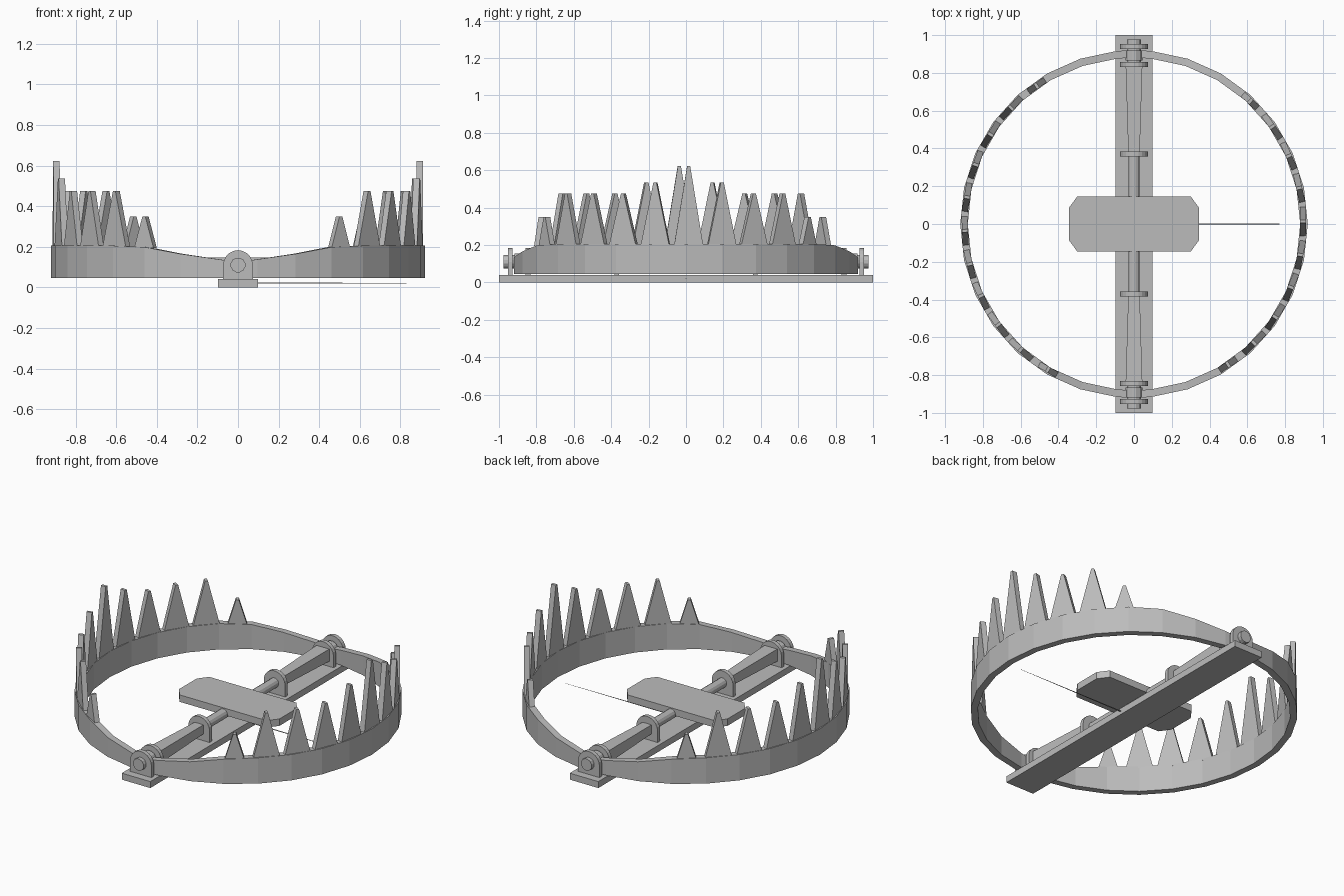
import bpy, bmesh, math
from mathutils import Vector, Matrix

old = bpy.data.objects.get("Cube")
if old:
    bpy.data.objects.remove(old, do_unlink=True)

steel = bpy.data.materials.new("grey steel")
steel.use_nodes = True
GREY = (0.5, 0.5, 0.5, 1)
steel.diffuse_color = GREY
steel.node_tree.nodes["Principled BSDF"].inputs["Base Color"].default_value = GREY

PIVOT_Z = 0.11
R_OUT, R_IN = 0.92, 0.88


def finish(name, bm):
    bmesh.ops.recalc_face_normals(bm, faces=bm.faces)
    mesh = bpy.data.meshes.new(name)
    bm.to_mesh(mesh)
    bm.free()
    mesh.materials.append(steel)
    obj = bpy.data.objects.new(name, mesh)
    bpy.context.collection.objects.link(obj)
    return obj


def loft(bm, rings):
    """Skin a list of equally long closed sections and cap both ends."""
    loops = [[bm.verts.new(p) for p in ring] for ring in rings]
    n = len(loops[0])
    for a, b in zip(loops, loops[1:]):
        for i in range(n):
            j = (i + 1) % n
            bm.faces.new((a[i], a[j], b[j], b[i]))
    bm.faces.new(loops[0])
    bm.faces.new(loops[-1])


def rect_y(hx, hz, y, z):
    return [(sx * hx, y, z + sz * hz) for sx, sz in ((-1, -1), (1, -1), (1, 1), (-1, 1))]


def rod_y(name, radius, y0, y1, sides=12):
    bm = bmesh.new()
    rings = []
    for y in (y0, y1):
        rings.append([(radius * math.cos(math.tau * (i + 0.5) / sides), y,
                       PIVOT_Z + radius * math.sin(math.tau * (i + 0.5) / sides))
                      for i in range(sides)])
    loft(bm, rings)
    return finish(name, bm)


# Base bar
bm = bmesh.new()
loft(bm, [rect_y(0.098, 0.02, y, 0.02) for y in (-1, 1)])
finish("base_bar", bm)


# Round-topped upright lugs
def lug(name, y, thick=0.025, half=0.073):
    outline = [(-half, 0.04), (half, 0.04)]
    outline += [(half * math.cos(math.pi * i / 10), PIVOT_Z + half * math.sin(math.pi * i / 10))
                for i in range(11)]
    bm = bmesh.new()
    loft(bm, [[(x, y + s * thick / 2, z) for x, z in outline] for s in (-1, 1)])
    finish(name, bm)


for side, end in ((-1, "front"), (1, "back")):
    lug(end + "_outer_lug", side * 0.94)
    lug(end + "_inner_lug", side * 0.845)
    lug(end + "_middle_lug", side * 0.37)
    rod_y(end + "_pivot_bolt", 0.037, side * 0.80, side * 0.977)
    rod_y(end + "_hinge_eye", 0.046, side * 0.865, side * 0.918)
    # Tapered spring arm between the lugs
    bm = bmesh.new()
    loft(bm, [rect_y(0.044, 0.038, side * 0.835, PIVOT_Z),
              rect_y(0.03, 0.028, side * 0.37, PIVOT_Z)])
    finish(end + "_spring_arm", bm)

rod_y("centre_rod", 0.03, -0.42, 0.42)

# Trigger plate with clipped corners
corner = [(0.345, 0.085), (0.30, 0.146)]
outline = corner + [(-x, y) for x, y in reversed(corner)]
outline += [(-x, -y) for x, y in outline]
bm = bmesh.new()
loft(bm, [[(x, y, z) for x, y in outline] for z in (0.103, 0.146)])
finish("trigger_plate", bm)

# Thin trip wire out to the left
bm = bmesh.new()
loft(bm, [[(x, -r, 0.02), (x, r, 0.02), (x, 0, 0.02 + r)] for x, r in ((0.09, 0.005), (0.83, 0.001))])
finish("trip_wire", bm)


# Jaws: half rings whose top edge dips towards the hinges
def top_height(deg_from_hinge):
    for limit, z in ((5, 0.13), (7, 0.138), (19, 0.165), (31, 0.198)):
        if deg_from_hinge < limit:
            return z
    return 0.205


def jaw(name, sx):
    bm = bmesh.new()
    rings = []
    for deg in [2.5] + [6 + 12 * k for k in range(15)] + [177.5]:
        a = math.radians(deg)
        x, y = sx * math.sin(a), -math.cos(a)
        top = top_height(min(deg, 180 - deg))
        rings.append([(x * r, y * r, z) for r, z in
                      ((R_OUT, 0.045), (R_OUT, top), (R_IN, top), (R_IN, 0.045))])
    loft(bm, rings)
    finish(name, bm)


# Wedge teeth standing on the jaw rim
def teeth(name, sx, first_deg, heights):
    bm = bmesh.new()
    for i, top in enumerate(heights):
        a = math.radians(first_deg + 11.42 * i)
        out = Vector((sx * math.cos(a), math.sin(a), 0))
        along = Vector((-sx * math.sin(a), math.cos(a), 0))
        half = 0.055 if top < 0.4 else 0.078
        rings = []
        for w, z in ((half, 0.195), (0.008, top)):
            rings.append([out * r + along * (s * w) + Vector((0, 0, z))
                          for r, s in ((0.879, -1), (0.911, -1), (0.911, 1), (0.879, 1))])
        loft(bm, rings)
    finish(name, bm)


LOW, MID, HIGH, PEAK = 0.35, 0.475, 0.535, 0.623
rise = [LOW, MID, MID, MID, HIGH, PEAK, HIGH]
jaw("left_jaw", 1)
jaw("right_jaw", -1)
teeth("left_teeth", 1, -56.2, rise + [MID, MID, LOW])
teeth("right_teeth", -1, -59.4, rise + [MID, MID, MID, LOW])
